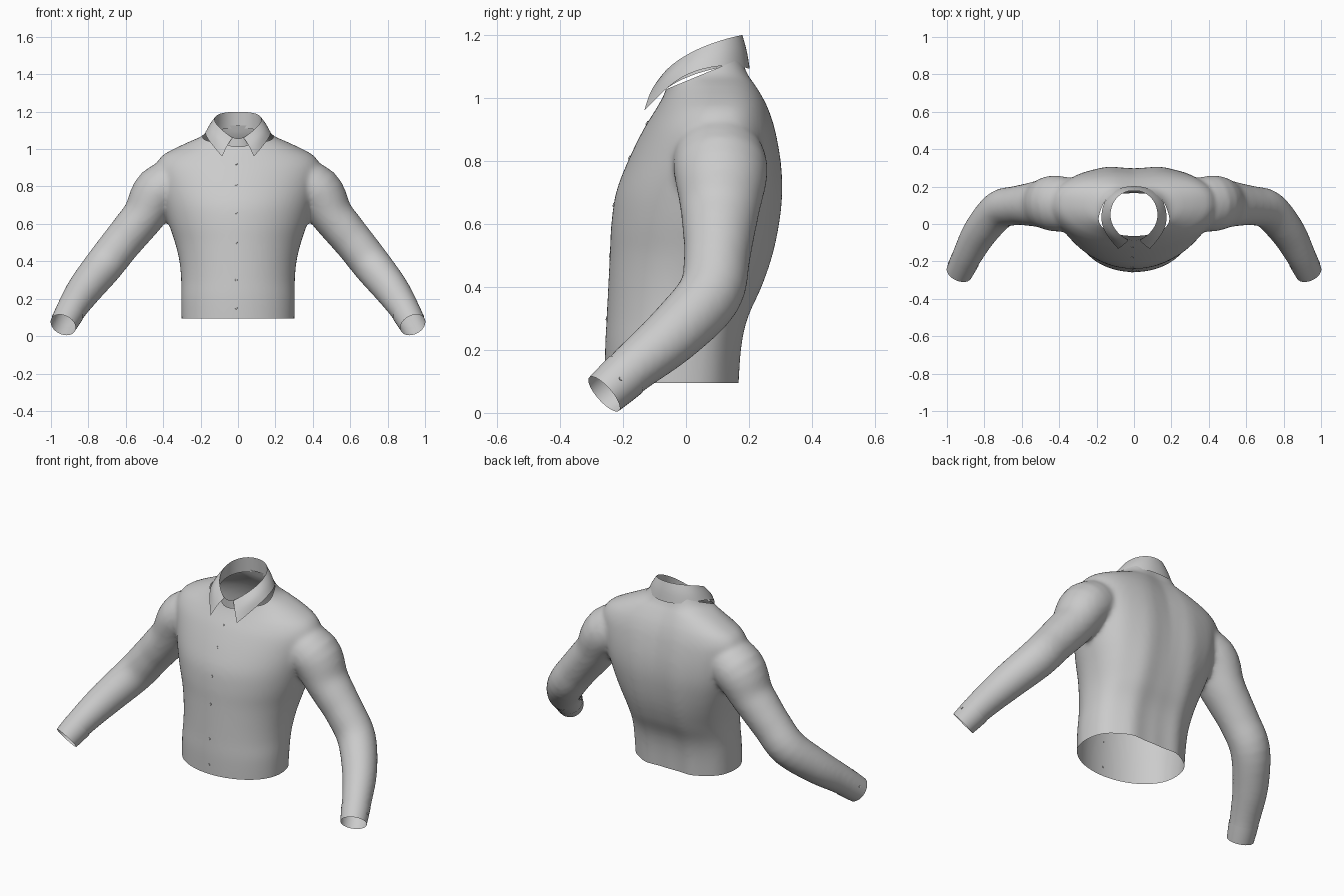
import bpy, bmesh, math
from mathutils import Vector

cube = bpy.data.objects.get("Cube")
if cube:
    bpy.data.objects.remove(cube)


def material(name, value):
    m = bpy.data.materials.new(name)
    m.use_nodes = True
    col = (value, value, value, 1)
    m.diffuse_color = col
    m.node_tree.nodes["Principled BSDF"].inputs["Base Color"].default_value = col
    return m


cloth = material("grey cloth", 0.6)


def add_object(name, bm):
    me = bpy.data.meshes.new(name)
    bm.to_mesh(me)
    bm.free()
    me.materials.clear()
    me.materials.append(cloth)
    for p in me.polygons:
        p.use_smooth = True
    ob = bpy.data.objects.new(name, me)
    bpy.context.scene.collection.objects.link(ob)
    return ob


def densify(rows, steps=4):
    """Catmull-Rom interpolation of section rows."""
    out = []
    for i in range(len(rows) - 1):
        p0, p1 = rows[max(i - 1, 0)], rows[i]
        p2, p3 = rows[i + 1], rows[min(i + 2, len(rows) - 1)]
        for s in range(steps):
            t = s / steps
            out.append([0.5 * (2 * b + (c - a) * t + (2 * a - 5 * b + 4 * c - d) * t * t
                               + (3 * b - a - 3 * c + d) * t ** 3)
                        for a, b, c, d in zip(p0, p1, p2, p3)])
    return out + [list(rows[-1])]


def loft(bm, rings, caps=True):
    vs = [[bm.verts.new(p) for p in r] for r in rings]
    for a, b in zip(vs, vs[1:]):
        for i in range(len(a)):
            j = (i + 1) % len(a)
            bm.faces.new((a[i], a[j], b[j], b[i]))
    if caps:
        bm.faces.new(vs[0][::-1])
        bm.faces.new(vs[-1])


def torso_ring(z, hw, yc, yf, yb, n=64):
    ring = []
    for i in range(n):
        a = math.tau * i / n
        c, s = math.cos(a), math.sin(a)
        k = 2 / 2.5 if s > 0 else 1
        x = hw * math.copysign(abs(c) ** k, c)
        y = yc + (yb - yc) * s ** k if s > 0 else yc + (yc - yf) * s
        if s > 0:
            # spine hollow and soft lengthwise folds across the back
            y -= 0.016 * math.exp(-(x / 0.08) ** 2) * s
            y += 0.005 * math.cos(x * 42) * s * max(0, 1 - z)
        ring.append((x, y, z))
    return ring


def tube_rings(rows, side, n=32):
    """Rings along a path of (x, y, z, radius along y, radius across)."""
    pts = [Vector((r[0] * side, r[1], r[2])) for r in rows]
    rings = []
    for i, r in enumerate(rows):
        t = (pts[min(i + 1, len(pts) - 1)] - pts[max(i - 1, 0)]).normalized()
        u = Vector((0, 1, 0))
        u = (u - t * u.dot(t)).normalized()
        v = t.cross(u) * side
        ring = [pts[i] + u * r[3] * math.cos(math.tau * k / n)
                + v * r[4] * math.sin(math.tau * k / n) for k in range(n)]
        rings.append(ring if side > 0 else ring[::-1])
    return rings


# Torso sections: height, half width, side line, front, back
TORSO = [
    (.05, .30, -.04, -.257, .175), (.2, .304, -.03, -.257, .184),
    (.3, .304, -.01, -.252, .205), (.4, .313, .01, -.247, .25),
    (.5, .337, .04, -.242, .283), (.6, .37, .06, -.237, .303),
    (.7, .40, .08, -.222, .312), (.8, .425, .09, -.184, .306),
    (.9, .44, .10, -.135, .287), (.96, .41, .105, -.098, .268),
    (1.0, .345, .11, -.075, .25), (1.04, .26, .10, -.06, .228),
    (1.08, .18, .07, -.065, .205), (1.16, .14, .05, -.07, .18)]
# Sleeve path: centre, depth radius, height radius
SLEEVE = [
    (.28, .09, .85, .13, .12), (.42, .11, .775, .15, .137),
    (.50, .108, .65, .127, .115), (.56, .104, .575, .115, .11),
    (.63, .098, .49, .105, .106), (.72, .075, .375, .103, .104),
    (.82, -.04, .25, .094, .094), (.89, -.165, .145, .08, .08),
    (.935, -.26, .06, .07, .07), (.955, -.30, .025, .068, .068)]

# Shirt body: torso and sleeves fused into one smooth cloth surface
bm = bmesh.new()
loft(bm, [torso_ring(*r) for r in densify(TORSO)])
for side in (1, -1):
    loft(bm, tube_rings(densify(SLEEVE), side))
bmesh.ops.recalc_face_normals(bm, faces=bm.faces)
body = add_object("shirt_body", bm)
rm = body.modifiers.new("fuse", 'REMESH')
rm.mode = 'VOXEL'
rm.voxel_size = 0.0125
sm = body.modifiers.new("soften", 'SMOOTH')
sm.factor = 0.5
sm.iterations = 9
dg = bpy.context.evaluated_depsgraph_get()
fused = bpy.data.meshes.new_from_object(body.evaluated_get(dg))
body.modifiers.clear()
body.data = fused
bm = bmesh.new()
bm.from_mesh(fused)


def cut(co, no, inside=lambda c: True):
    """Open the cloth beyond a plane."""
    co, no = Vector(co), Vector(no).normalized()
    faces = [f for f in bm.faces if inside(f.calc_center_median())]
    geom = list({e for f in faces for e in f.edges}) + list({v for f in faces for v in f.verts}) + faces
    bmesh.ops.bisect_plane(bm, geom=geom, plane_co=co, plane_no=no, dist=1e-5)
    gone = [f for f in bm.faces if inside(f.calc_center_median())
            and (f.calc_center_median() - co).dot(no) > 0]
    bmesh.ops.delete(bm, geom=gone, context='FACES')


cut((0, 0, .095), (0, 0, -1), lambda c: abs(c.x) < .5)
cut((0, -.08, 1.02), (0, -.38, .92))
for side in (1, -1):
    cut((side * .92, -.228, .09), (side * .37, -.74, -.56), lambda c: c.x * side > .6)
bm.to_mesh(fused)
bm.free()
fused.materials.clear()
fused.materials.append(cloth)
for p in fused.polygons:
    p.use_smooth = True

# Cuffs
CUFF = [(.903, -.193, .12, .078, .078), (.919, -.226, .09, .075, .075),
        (.935, -.26, .06, .071, .071)]
for side, name in ((1, "left_cuff"), (-1, "right_cuff")):
    bm = bmesh.new()
    loft(bm, tube_rings(CUFF, side), caps=False)
    add_object(name, bm)

# Collar: rows run from the front centre to the back centre
STAND_LOW = [(.0, -.088, 1.01), (.035, -.086, 1.01), (.095, -.05, 1.04),
             (.142, .02, 1.075), (.125, .12, 1.10), (.06, .178, 1.11), (0, .188, 1.11)]
STAND_TOP = [(.0, -.088, 1.055), (.03, -.086, 1.06), (.085, -.055, 1.10),
             (.133, .02, 1.15), (.12, .115, 1.185), (.06, .172, 1.198), (0, .182, 1.2)]
LEAF_MID = [(.058, -.115, 1.02), (.125, -.075, 1.07), (.16, .015, 1.12),
            (.147, .125, 1.15), (.075, .187, 1.15), (0, .197, 1.15)]
LEAF_LOW = [(.085, -.132, .96), (.145, -.065, 1.03), (.182, .01, 1.085),
            (.165, .13, 1.108), (.085, .195, 1.095), (0, .206, 1.09)]


def collar_part(name, rows):
    bm = bmesh.new()
    vs = [[bm.verts.new(p) for p in r] for r in rows]
    for a, b in zip(vs, vs[1:]):
        for i in range(len(a) - 1):
            bm.faces.new((a[i], b[i], b[i + 1], a[i + 1]))
    ob = add_object(name, bm)
    mir = ob.modifiers.new("mirror", 'MIRROR')
    mir.use_clip = True
    sub = ob.modifiers.new("round", 'SUBSURF')
    sub.levels = sub.render_levels = 3
    sub.boundary_smooth = 'PRESERVE_CORNERS'


collar_part("collar_stand", [STAND_TOP, STAND_LOW])
collar_part("collar_leaf", [STAND_TOP[1:], LEAF_MID, LEAF_LOW])


# Buttons down the front and on the cuffs
def button(name, at, normal):
    bm = bmesh.new()
    bmesh.ops.create_cone(bm, cap_ends=True, segments=12, radius1=.007,
                          radius2=.006, depth=.006)
    ob = add_object(name, bm)
    ob.location = at
    ob.rotation_euler = Vector(normal).to_track_quat('Z', 'Y').to_euler()
    for p in ob.data.polygons:
        p.use_smooth = False


for i, z in enumerate((.15, .3, .5, .66, .81, .92)):
    hit, loc, nor, _ = body.ray_cast(Vector((-.01, -1, z)), Vector((0, 1, 0)))
    if hit:
        button(f"front_button_{i + 1}", loc, nor)
for side, name in ((1, "left"), (-1, "right")):
    centre = Vector((side * .919, -.226, .09))
    out = Vector((side * .93, .27, .26)).normalized()
    button(name + "_cuff_button", centre + out * .075, out)
